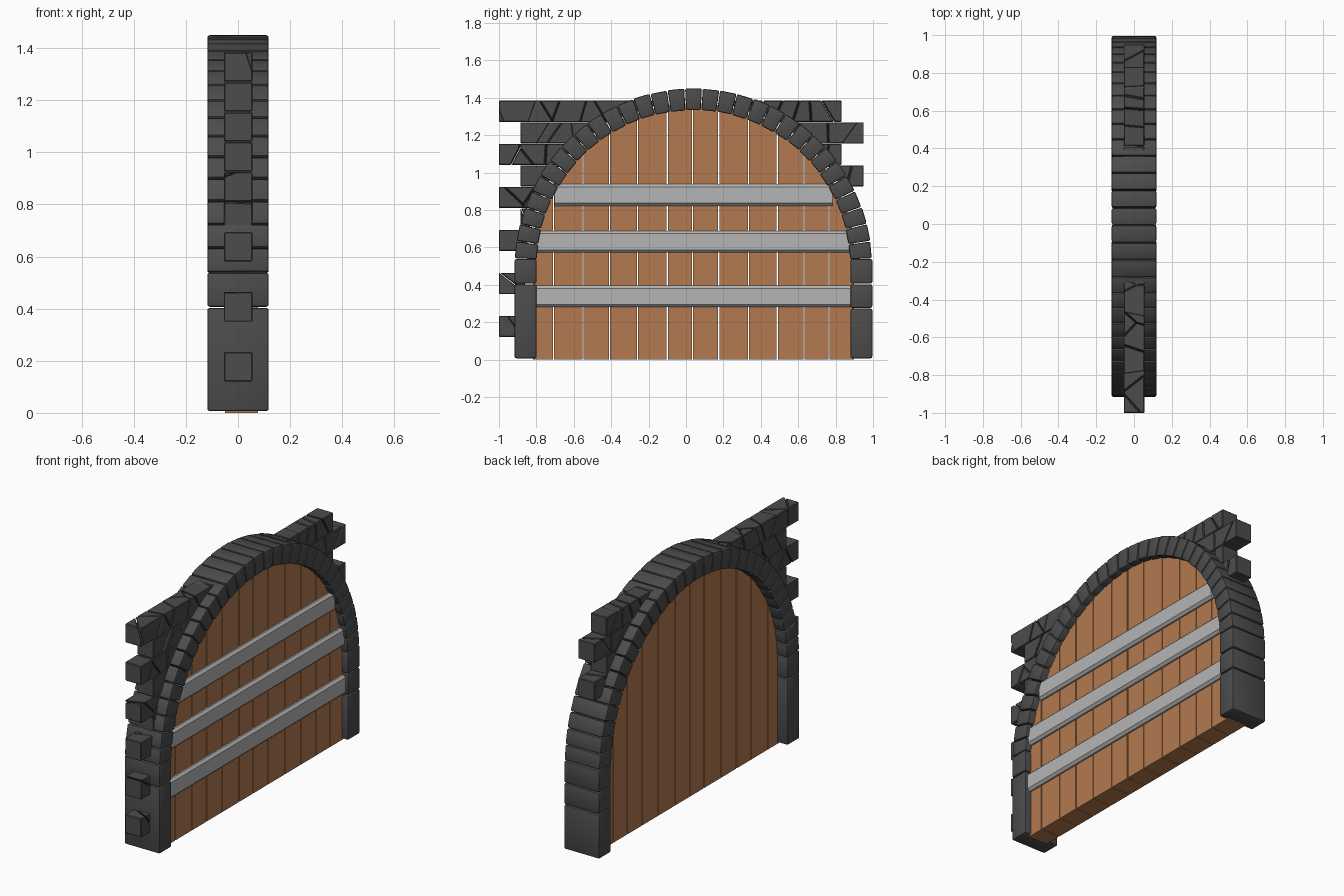
import bpy, bmesh, math, random
from mathutils import Vector

if "Cube" in bpy.data.objects:
    bpy.data.objects.remove(bpy.data.objects["Cube"])

random.seed(7)
CY, CZ = 0.04, 0.495          # arch centre
R_IN, R_OUT = 0.84, 0.956     # ring radii
HALF = 0.118                  # half depth of the frame


def material(name, rgb):
    m = bpy.data.materials.new(name)
    m.diffuse_color = (*rgb, 1)
    m.use_nodes = True
    m.node_tree.nodes["Principled BSDF"].inputs["Base Color"].default_value = m.diffuse_color
    return m


STONE = material("dark_stone", (0.072, 0.072, 0.072))
WOOD = material("brown_wood", (0.45, 0.195, 0.078))
METAL = material("grey_metal", (0.46, 0.46, 0.46))


def prism(pts, x0, x1):
    """Extrude a (y, z) polygon along x."""
    bm = bmesh.new()
    face = bm.faces.new([bm.verts.new((x0, y, z)) for y, z in pts])
    ext = bmesh.ops.extrude_face_region(bm, geom=[face])
    bmesh.ops.translate(bm, vec=(x1 - x0, 0, 0),
                        verts=[v for v in ext["geom"] if isinstance(v, bmesh.types.BMVert)])
    bmesh.ops.recalc_face_normals(bm, faces=bm.faces)
    return bm


def bevel(bm, width, segments=1):
    bmesh.ops.bevel(bm, geom=bm.edges[:], offset=width, segments=segments,
                    profile=0.5, affect='EDGES', clamp_overlap=True)
    return bm


def make_object(name, pieces, mat, smooth=False):
    """Join bmesh pieces into one object."""
    whole = bmesh.new()
    for bm in pieces:
        tmp = bpy.data.meshes.new("tmp")
        bm.to_mesh(tmp)
        bm.free()
        whole.from_mesh(tmp)
        bpy.data.meshes.remove(tmp)
    bmesh.ops.recalc_face_normals(whole, faces=whole.faces)
    me = bpy.data.meshes.new(name)
    whole.to_mesh(me)
    whole.free()
    me.materials.append(mat)
    ob = bpy.data.objects.new(name, me)
    bpy.context.collection.objects.link(ob)
    if smooth:
        bpy.ops.object.select_all(action='DESELECT')
        ob.select_set(True)
        bpy.context.view_layer.objects.active = ob
        bpy.ops.object.shade_smooth_by_angle(angle=math.radians(35))
    return ob


def polar(r, a):
    return (CY + r * math.cos(a), CZ + r * math.sin(a))


def half_width(r, z):
    """Half width of the arch outline of radius r at height z."""
    return math.sqrt(max(0.0, r * r - max(0.0, z - CZ) ** 2))


# arch ring of wedge stones
N = 31
start = math.radians(2.7)
step = (math.pi - 2 * start) / N
gap = 0.0022
ring = []
for i in range(N):
    a0, a1 = start + i * step, start + (i + 1) * step
    ro = R_OUT + random.uniform(-0.003, 0.001)
    ri = R_IN + random.uniform(-0.002, 0.002)
    pts = [polar(ri, a0 + gap / ri), polar(ro, a0 + gap / ro),
           polar(ro, a1 - gap / ro), polar(ri, a1 - gap / ri)]
    ring.append(bevel(prism(pts, -HALF, HALF), 0.009, 2))
make_object("arch_stones", ring, STONE, True)

# straight jamb blocks below the arch
for name, side, levels in (("left_jamb", -1, (0.005, 0.405, 0.54)),
                           ("right_jamb", 1, (0.005, 0.275, 0.405, 0.54))):
    blocks = []
    for z0, z1 in zip(levels, levels[1:]):
        ya, yb = sorted((CY + side * R_IN, CY + side * R_OUT))
        blocks.append(bevel(prism([(ya, z0 + gap), (yb, z0 + gap), (yb, z1 - gap), (ya, z1 - gap)],
                                  -HALF, HALF), 0.009, 2))
    make_object(name, blocks, STONE, True)


# broken wall rows: each row is split into irregular stones
def shatter(pts, x0, x1, size=0.085):
    ys = [p[0] for p in pts]
    zs = [p[1] for p in pts]
    n = max(2, round((max(ys) - min(ys)) / size))
    seeds = []
    for k in range(n):
        y = min(ys) + (k + random.uniform(0.2, 0.8)) * (max(ys) - min(ys)) / n
        seeds.append(Vector((random.uniform(x0, x1), y, random.uniform(min(zs), max(zs)))))
    cells = []
    for s in seeds:
        bm = prism(pts, x0, x1)
        for o in seeds:
            if o is s or not bm.verts:
                continue
            d = (o - s).normalized()
            cut = bmesh.ops.bisect_plane(bm, geom=bm.verts[:] + bm.edges[:] + bm.faces[:],
                                         plane_co=(s + o) / 2 - d * 0.0025, plane_no=d,
                                         clear_outer=True)
            edges = [e for e in cut["geom_cut"] if isinstance(e, bmesh.types.BMEdge)]
            if edges:
                bmesh.ops.holes_fill(bm, edges=edges, sides=0)
        if bm.faces:
            bmesh.ops.remove_doubles(bm, verts=bm.verts, dist=0.0015)
            cells.append(bevel(bm, 0.004))
    return cells


ROW = 0.115
for name, side, rows in (("left_wall_stones", -1, (0, 2, 4, 5, 6, 7, 8, 9, 10)),
                         ("right_wall_stones", 1, (7, 8, 9, 10))):
    stones = []
    for k in rows:
        z0, z1 = 0.12 + ROW * k + 0.001, 0.12 + ROW * (k + 1) - 0.001
        if side < 0:
            end = -1.0 if k % 2 == 0 else -0.885
        else:
            end = 0.832 if k % 2 == 0 else 0.95
        pts = [(end, z0), (CY + side * half_width(0.9, z0), z0),
               (CY + side * half_width(0.9, z1), z1), (end, z1)]
        stones += shatter(pts, -0.054, 0.055)
    make_object(name, stones, STONE)

# door planks, tops hidden inside the ring
seams = [-0.82, -0.708, -0.55, -0.41, -0.26, -0.10, 0.035, 0.175, 0.335, 0.488, 0.63, 0.765, 0.90]
planks = []
for y0, y1 in zip(seams, seams[1:]):
    y0, y1 = y0 + 0.003, y1 - 0.003
    top = []
    for k in range(5):
        y = y1 + (y0 - y1) * k / 4
        top.append((y, CZ + math.sqrt(0.875 ** 2 - (y - CY) ** 2)))
    planks.append(prism([(y0, 0), (y1, 0)] + top, -0.05, 0.077))
make_object("door_planks", planks, WOOD)

# metal straps with chamfered long edges
straps = []
for z0, z1 in ((0.28, 0.395), (0.573, 0.687), (0.822, 0.938)):
    w = half_width(0.865, z1)
    bm = prism([(CY - w, z0), (CY + w, z0), (CY + w, z1), (CY - w, z1)], 0.07, 0.1)
    long_edges = [e for e in bm.edges
                  if all(v.co.x > 0.09 for v in e.verts)
                  and abs(e.verts[0].co.y - e.verts[1].co.y) > 0.5]
    bmesh.ops.bevel(bm, geom=long_edges, offset=0.014, segments=1, affect='EDGES')
    straps.append(bm)
make_object("door_straps", straps, METAL)
